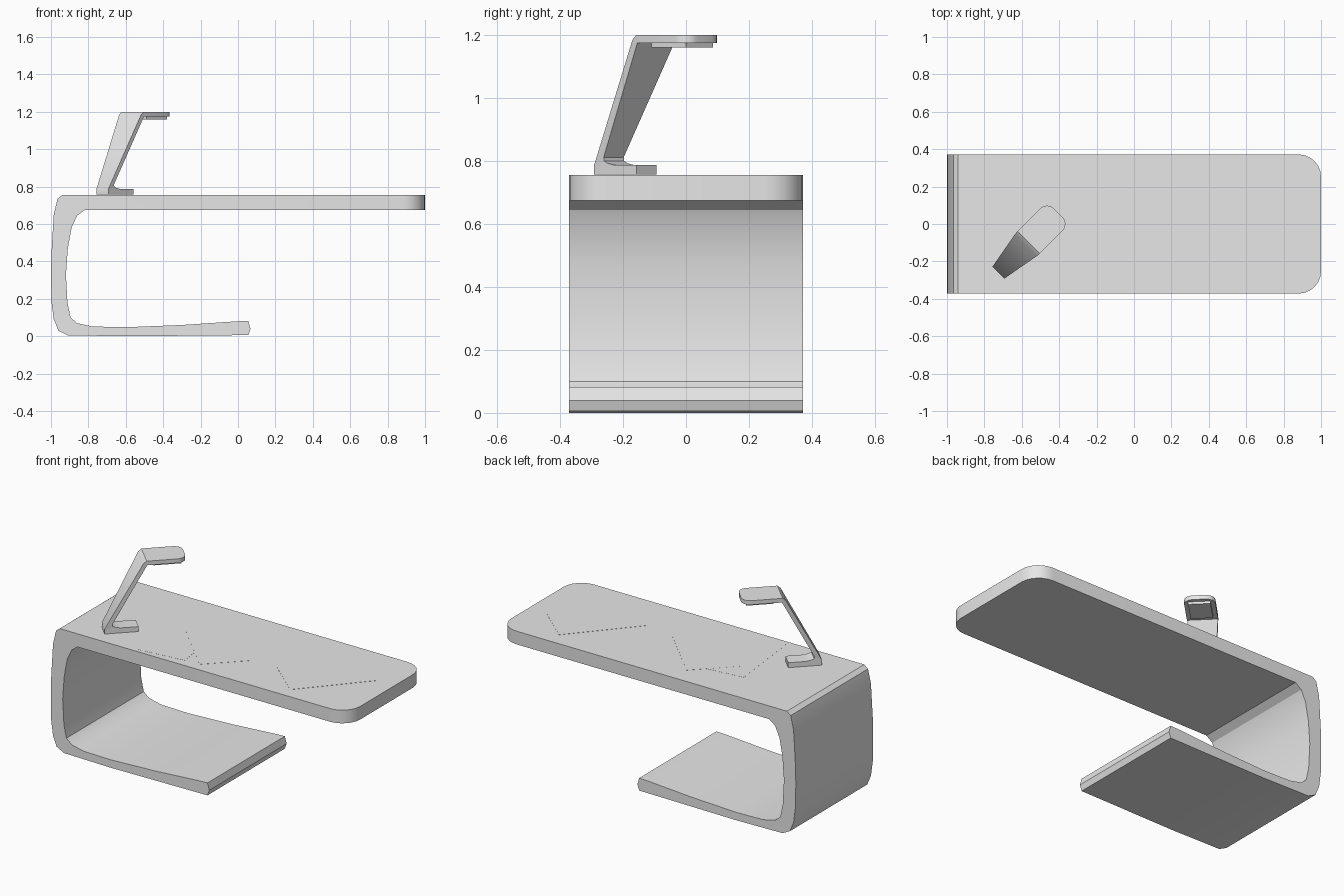
import bpy, bmesh, math
from mathutils import Matrix, Vector

cube = bpy.data.objects.get("Cube")
if cube:
    bpy.data.objects.remove(cube, do_unlink=True)

grey = bpy.data.materials.new("light_grey")
grey.use_nodes = True
grey.diffuse_color = (0.8, 0.8, 0.8, 1)
grey.node_tree.nodes["Principled BSDF"].inputs["Base Color"].default_value = (0.8, 0.8, 0.8, 1)


def finish(name, bm, matrix=None):
    """Turn a bmesh into a shaded object."""
    if matrix:
        bm.transform(matrix)
    bmesh.ops.recalc_face_normals(bm, faces=bm.faces[:])
    mesh = bpy.data.meshes.new(name)
    bm.to_mesh(mesh)
    bm.free()
    mesh.materials.append(grey)
    ob = bpy.data.objects.new(name, mesh)
    bpy.context.collection.objects.link(ob)
    bpy.ops.object.select_all(action='DESELECT')
    ob.select_set(True)
    bpy.context.view_layer.objects.active = ob
    bpy.ops.object.shade_smooth_by_angle(angle=math.radians(28))
    return ob


def round_end(bm, x_end, z_min, radius):
    """Round the upright corner edges at the far end of a slab."""
    edges = [e for e in bm.edges
             if all(v.co.x > x_end - 0.001 and v.co.z > z_min for v in e.verts)
             and abs(e.verts[0].co.y - e.verts[1].co.y) < 0.001]
    bmesh.ops.bevel(bm, geom=edges, offset=radius, segments=6, profile=0.5, affect='EDGES')


def plate(name, centre, size, angle, z, height):
    """Thin box turned about the vertical."""
    bm = bmesh.new()
    bmesh.ops.create_cube(bm, size=1)
    bm.transform(Matrix.Diagonal((*size, height, 1)))
    place = Matrix.Translation((*centre, z + height / 2)) @ Matrix.Rotation(math.radians(angle), 4, 'Z')
    return finish(name, bm, place)


# Desk: one C-shaped ribbon profile swept across the depth
HALF_DEPTH = 0.372
outer = [(1, .755), (-.94, .755), (-.965, .735), (-.985, .65), (-.997, .45), (-1, .33),
         (-.997, .18), (-.985, .09), (-.96, .03), (-.91, .005), (-.6, 0), (.055, .006)]
inner = [(.067, .04), (.055, .082), (0, .08), (-.3, .06), (-.6, .048), (-.78, .052), (-.86, .07),
         (-.895, .1), (-.912, .18), (-.92, .33), (-.91, .47), (-.89, .58), (-.86, .645),
         (-.82, .675), (1, .675)]
bm = bmesh.new()
face = bm.faces.new([bm.verts.new((x, -HALF_DEPTH, z)) for x, z in outer + inner])
swept = bmesh.ops.extrude_face_region(bm, geom=[face])["geom"]
bmesh.ops.translate(bm, vec=(0, 2 * HALF_DEPTH, 0),
                    verts=[g for g in swept if isinstance(g, bmesh.types.BMVert)])
round_end(bm, 1, 0.6, 0.12)
finish("desk", bm)

# Lamp: bent bar of tapering width, from foot to head
lamp_place = Matrix.Translation((-.725, -.26, 0)) @ Matrix.Rotation(math.radians(45), 4, 'Z')
rings = [  # back point, inside point, half width
    ((.19, .757), (.19, .787), .045),
    ((.09, .757), (.09, .787), .045),
    ((.06, .757), (.06, .793), .045),
    ((0, .757), (.045, .80), .045),
    ((0, .787), (.043, .812), .045),
    ((.21, 1.185), (.232, 1.175), .083),
    ((.228, 1.2), (.245, 1.175), .084),
    ((.452, 1.2), (.452, 1.175), .084),
]
bm = bmesh.new()
loops = [[bm.verts.new((p[0], s * w, p[1])) for p, s in ((a, 1), (a, -1), (b, -1), (b, 1))]
         for a, b, w in rings]
for first, second in zip(loops, loops[1:]):
    for i in range(4):
        j = (i + 1) % 4
        bm.faces.new((first[i], first[j], second[j], second[i]))
bm.faces.new(loops[0])
bm.faces.new(loops[-1])
round_end(bm, .452, 1, 0.05)
finish("lamp_arm", bm, lamp_place)

# Light panel under the lamp head
panel_centre = lamp_place @ Vector((.35, 0, 0))
plate("lamp_panel", panel_centre.xy, (.156, .12), 45, 1.16, .016)

# Sheets of paper lying on the desktop
sheets = [((-.315, -.085), -83.5), ((-.11, -.03), -45), ((.61, -.01), 49)]
for n, (centre, angle) in enumerate(sheets):
    plate(f"paper_sheet_{n + 1}", centre, (.5, .3), angle, .7545, .001 + n * .0003)
